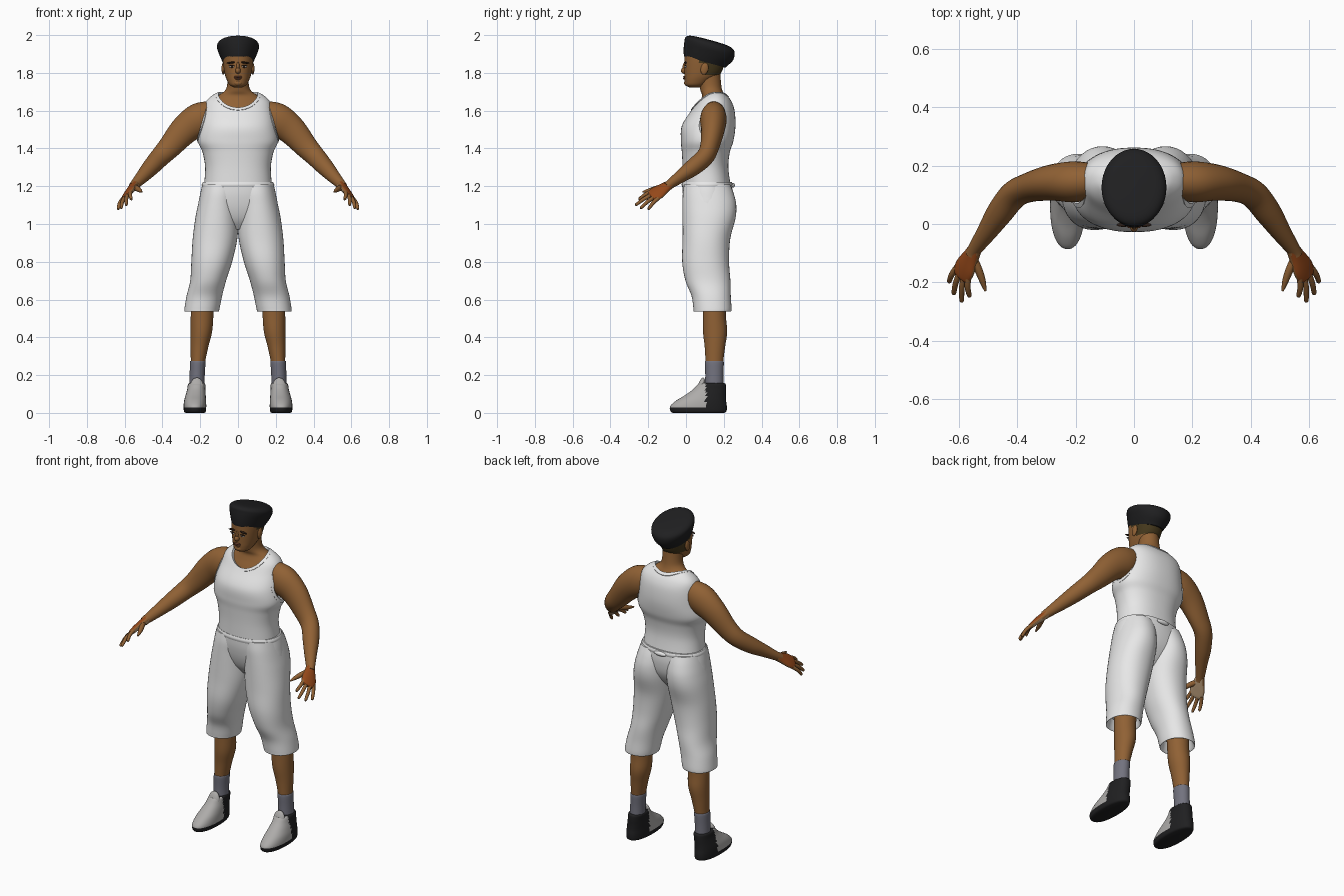
import bpy, bmesh, math
from mathutils import Vector, Matrix

cube = bpy.data.objects.get("Cube")
if cube:
    bpy.data.objects.remove(cube)


def material(name, *rgb):
    m = bpy.data.materials.new(name)
    m.use_nodes = True
    m.diffuse_color = (*rgb, 1)
    m.node_tree.nodes["Principled BSDF"].inputs["Base Color"].default_value = (*rgb, 1)
    return m


WHITE = material("white cloth", .8, .8, .8)
SKIN = material("brown skin", .28, .12, .035)
BLACK = material("soft black", .014, .014, .015)
GREY = material("shoe grey", .42, .41, .4)
SOCK = material("sock grey", .17, .17, .21)
FADE = material("short hair", .06, .04, .012)
BACK = material("hand russet", .3, .065, .01)
PALM = material("pale palm", .5, .34, .2)
DARK = material("dark brown", .025, .012, .007)
LIPS = material("lip brown", .17, .06, .03)


def finish(name, bm, mats, rule=None):
    """Turn a bmesh into a smooth object, colouring faces by an optional rule."""
    bmesh.ops.recalc_face_normals(bm, faces=bm.faces)
    bm.normal_update()
    for f in bm.faces:
        f.smooth = True
        if rule:
            f.material_index = rule(f.calc_center_median(), f.normal)
    me = bpy.data.meshes.new(name)
    bm.to_mesh(me)
    bm.free()
    for m in mats:
        me.materials.append(m)
    me.set_sharp_from_angle(angle=math.radians(50))
    ob = bpy.data.objects.new(name, me)
    bpy.context.collection.objects.link(ob)
    return ob


def smooth_rings(rings, k):
    """Catmull-Rom interpolation of ring centres and radii."""
    r = [Vector(q) for q in rings]
    out = []
    for i in range(len(r) - 1):
        a, b, c, d = r[max(i - 1, 0)], r[i], r[i + 1], r[min(i + 2, len(r) - 1)]
        for j in range(k):
            t = j / k
            out.append(b + (c - a) * (t / 2) + (a - b * 2.5 + c * 2 - d / 2) * t**2
                       + (b * 1.5 - a / 2 - c * 1.5 + d / 2) * t**3)
    return out + [r[-1]]


def loft(name, rings, mats, s=1, side=None, p=2, n=32, k=5, cap=True, shear=0, rule=None):
    """Skin rings (x, y, z, radius, radius); they lie flat unless side is given."""
    bm = bmesh.new()
    rs = smooth_rings(rings, k)
    loops = []
    for i, r in enumerate(rs):
        c, u, v = Vector(r[:3]), Vector((1, 0, 0)), Vector((0, 1, 0))
        if side:
            t = (Vector(rs[min(i + 1, len(rs) - 1)][:3]) - Vector(rs[max(i - 1, 0)][:3])).normalized()
            w = Vector(side)
            u = (w - t * w.dot(t)).normalized()
            v = t.cross(u)
        loop = []
        for j in range(n):
            a = math.tau * j / n
            e, f = [math.copysign(abs(q) ** (2 / p), q) for q in (math.cos(a), math.sin(a))]
            q = c + u * e * r[3] + v * f * r[4]
            loop.append(bm.verts.new((q.x * s, q.y, q.z + shear * (q.y - .12))))
        loops.append(loop)
    for a, b in zip(loops, loops[1:]):
        for j in range(n):
            bm.faces.new((a[j], a[j - 1], b[j - 1], b[j]))
    if cap:
        bm.faces.new(loops[0])
        bm.faces.new(loops[-1])
    return finish(name, bm, mats, rule)


def blob(name, loc, size, mat, s=1, tilt=0, spin=0):
    """Ellipsoid; tilt leans it about x, spin about y."""
    bm = bmesh.new()
    m = (Matrix.Translation((loc[0] * s, loc[1], loc[2])) @ Matrix.Rotation(spin * s, 4, 'Y')
         @ Matrix.Rotation(tilt, 4, 'X') @ Matrix.Diagonal((*size, 1)))
    bmesh.ops.create_uvsphere(bm, u_segments=32, v_segments=20, radius=1, matrix=m)
    return finish(name, bm, [mat])


def upright(rows):
    return [(0, y, z, rx, ry) for z, y, rx, ry in rows]


# Chest and neck
loft("chest_and_neck", upright([
    (1.38, .105, .17, .105), (1.5, .125, .17, .112), (1.6, .142, .16, .092), (1.65, .148, .145, .073),
    (1.68, .145, .105, .06), (1.705, .135, .07, .058), (1.74, .128, .057, .058), (1.82, .12, .056, .06)]), [SKIN])

# Head with closely cut hair at the back
loft("head", upright([
    (1.722, .05, .02, .03), (1.735, .05, .044, .052), (1.76, .065, .058, .072), (1.79, .085, .069, .093),
    (1.83, .095, .076, .104), (1.87, .1, .08, .108), (1.92, .1, .08, .108)]), [SKIN, FADE], p=2.2, n=48,
    rule=lambda c, n: int(c.y > .1 and c.z > 1.79 or c.y > .07 and c.z > 1.85))
loft("hair", upright([
    (1.852, .1, .08, .11), (1.865, .104, .086, .116), (1.9, .118, .1, .13), (1.935, .125, .111, .133),
    (1.958, .125, .106, .126), (1.972, .125, .08, .096), (1.976, .125, .02, .03)]),
    [BLACK], n=40, shear=-.27)
blob("nose", (0, -.008, 1.812), (.014, .019, .017), SKIN)
blob("nose_bridge", (0, -.006, 1.835), (.008, .012, .024), SKIN, tilt=-.15)
blob("upper_lip", (0, -.009, 1.779), (.024, .007, .005), LIPS)
blob("lower_lip", (0, -.007, 1.77), (.02, .008, .005), LIPS)
blob("chin", (0, .006, 1.747), (.024, .016, .016), SKIN)

# Tank top shell with cut openings
SHIRT = upright([
    (1.2, .11, .18, .127), (1.3, .103, .174, .121), (1.38, .105, .188, .127), (1.44, .112, .212, .139),
    (1.52, .12, .2, .142), (1.6, .142, .183, .115), (1.65, .15, .168, .09), (1.685, .153, .13, .06),
    (1.7, .153, .09, .04)])
OPENINGS = {"neck": ((0, .1, 1.72), (.11, .12, .125)),
            "left_arm": ((.24, .135, 1.55), (.075, .088, .11)),
            "right_arm": ((-.24, .135, 1.55), (.075, .088, .11))}


def shell(name, grow, cuts):
    rows = [(x, y, z, a + grow, b + grow) for x, y, z, a, b in SHIRT]
    ob = loft(name, rows, [WHITE], p=2.3, n=64, k=6, cap=False)
    thick = ob.modifiers.new("thickness", 'SOLIDIFY')
    thick.thickness = .008 + grow * 2
    thick.offset = -1
    helpers = []
    for op, (loc, size), extra in cuts:
        cutter = blob("cutter", loc, [v + extra for v in size], WHITE)
        cutter.hide_render = True
        mod = ob.modifiers.new("opening", 'BOOLEAN')
        mod.operation, mod.object, mod.solver = op, cutter, 'EXACT'
        helpers.append(cutter)
    me = bpy.data.meshes.new_from_object(ob.evaluated_get(bpy.context.evaluated_depsgraph_get()))
    ob.modifiers.clear()
    ob.data = me
    me.set_sharp_from_angle(angle=math.radians(50))
    for cutter in helpers:
        bpy.data.objects.remove(cutter)


shell("tank_top", 0, [('DIFFERENCE', o, 0) for o in OPENINGS.values()])
for label, o in OPENINGS.items():
    shell(label + "_trim", .004, [('INTERSECT', o, .015), ('DIFFERENCE', o, -.001)])

# Shorts: seat, waistband and back knot
loft("shorts_seat", upright([
    (.97, .11, .06, .05), (1.02, .112, .16, .09), (1.08, .116, .208, .118), (1.15, .115, .202, .131),
    (1.21, .112, .188, .131)]), [WHITE], p=2.2, n=48)
loft("waistband", upright([(1.195, .112, .19, .132), (1.208, .112, .192, .135), (1.222, .112, .186, .131)]),
     [WHITE], p=2.2, n=48)
blob("waist_knot", (0, .247, 1.205), (.04, .012, .013), WHITE)

HAND_SIDE = Vector((.62, .53, -.58))
HAND_BACK = Vector((.74, -.15, .66))
KNUCKLES = Vector((.592, -.175, 1.148))
TIPS = {"index": (.565, -.25, 1.13), "middle": (.592, -.268, 1.1),
        "ring": (.62, -.242, 1.083), "little": (.636, -.2, 1.078)}

for s, tag in ((1, "left_"), (-1, "right_")):
    # Face details
    blob(tag + "ear", (.078, .098, 1.822), (.009, .02, .032), SKIN, s, tilt=-.2)
    blob(tag + "eye", (.033, -.003, 1.832), (.014, .005, .005), WHITE, s)
    blob(tag + "iris", (.032, -.006, 1.832), (.006, .003, .005), DARK, s)
    blob(tag + "eyelid", (.033, -.004, 1.838), (.017, .005, .003), DARK, s)
    blob(tag + "eyebrow", (.036, -.003, 1.854), (.024, .007, .005), DARK, s, spin=.12)

    # Arm, hand and fingers
    loft(tag + "arm", [
        (.12, .15, 1.59, .055, .065), (.2, .145, 1.555, .07, .088), (.28, .142, 1.5, .062, .078),
        (.36, .125, 1.41, .05, .062), (.412, .1, 1.355, .047, .053), (.46, .04, 1.302, .045, .046),
        (.5, -.02, 1.258, .035, .037), (.545, -.085, 1.21, .024, .026), (.556, -.105, 1.197, .024, .024)],
        [SKIN], s, side=(0, 1, 0))

    def hand_colour(c, n):
        d = Vector((n.x * s, n.y, n.z)).dot(HAND_BACK)
        return 1 if d > .45 else 2 if d < -.6 else 0

    loft(tag + "hand", [
        (.545, -.085, 1.21, .025, .022), (.558, -.11, 1.193, .032, .021), (.578, -.148, 1.168, .044, .018),
        (*KNUCKLES, .041, .014), (.596, -.184, 1.142, .03, .008)],
        [SKIN, BACK, PALM], s, side=HAND_SIDE, n=24, rule=hand_colour)
    for i, (label, tip) in enumerate(TIPS.items()):
        base = KNUCKLES + HAND_SIDE * (.021 * (i - 1.5)) - Vector((.004, -.01, -.006))
        tip = Vector(tip)
        mid = base.lerp(tip, .5) + HAND_BACK * .006
        end = base.lerp(tip, .93)
        loft(f"{tag}{label}_finger", [(*base, .011, .011), (*mid, .01, .01), (*end, .008, .008), (*tip, .003, .003)],
             [SKIN], s, side=HAND_SIDE, n=12, k=3)
    loft(tag + "thumb", [(.557, -.11, 1.197, .016, .016), (.535, -.155, 1.188, .015, .014),
                         (.52, -.195, 1.178, .011, .011), (.51, -.23, 1.17, .004, .004)],
         [SKIN], s, side=HAND_SIDE, n=14, k=4)

    # Shorts leg, with the hem turned up inside
    loft(tag + "shorts_leg", [
        (.19, .14, .6, .07, .08), (.192, .14, .555, .08, .088), (.193, .14, .537, .09, .098),
        (.19, .14, .555, .093, .101), (.178, .133, .62, .094, .104), (.158, .116, .7, .095, .119),
        (.139, .104, .8, .108, .124), (.122, .108, .92, .118, .126), (.112, .122, 1.03, .114, .14),
        (.106, .124, 1.1, .106, .142), (.099, .118, 1.16, .099, .135), (.095, .112, 1.21, .09, .122)],
        [WHITE], s, p=2.15, n=40)

    # Lower leg and sock
    loft(tag + "leg", [
        (.185, .15, .65, .062, .064), (.19, .15, .52, .06, .061), (.194, .154, .43, .057, .064),
        (.204, .153, .35, .047, .054), (.213, .15, .26, .037, .046), (.217, .15, .2, .036, .044)], [SKIN], s)
    loft(tag + "sock", [
        (.213, .15, .272, .034, .042), (.213, .15, .27, .041, .05), (.216, .15, .2, .04, .048),
        (.218, .15, .1, .042, .05)], [SOCK], s)

    # Shoe: grey front, black heel and sole
    loft(tag + "shoe", [
        (.228, .066, 0, .05, .135), (.228, .066, .008, .058, .148), (.228, .066, .035, .06, .15),
        (.227, .08, .065, .058, .132), (.224, .104, .095, .053, .107), (.221, .125, .125, .048, .087),
        (.219, .136, .15, .046, .075), (.218, .138, .157, .04, .066)],
        [GREY, BLACK], s, p=2.25, n=56, rule=lambda c, n: int(c.z < .03 or c.y > .105))
    blob(tag + "shoe_tongue", (.218, .08, .138), (.036, .018, .05), GREY, s, tilt=-.25)
